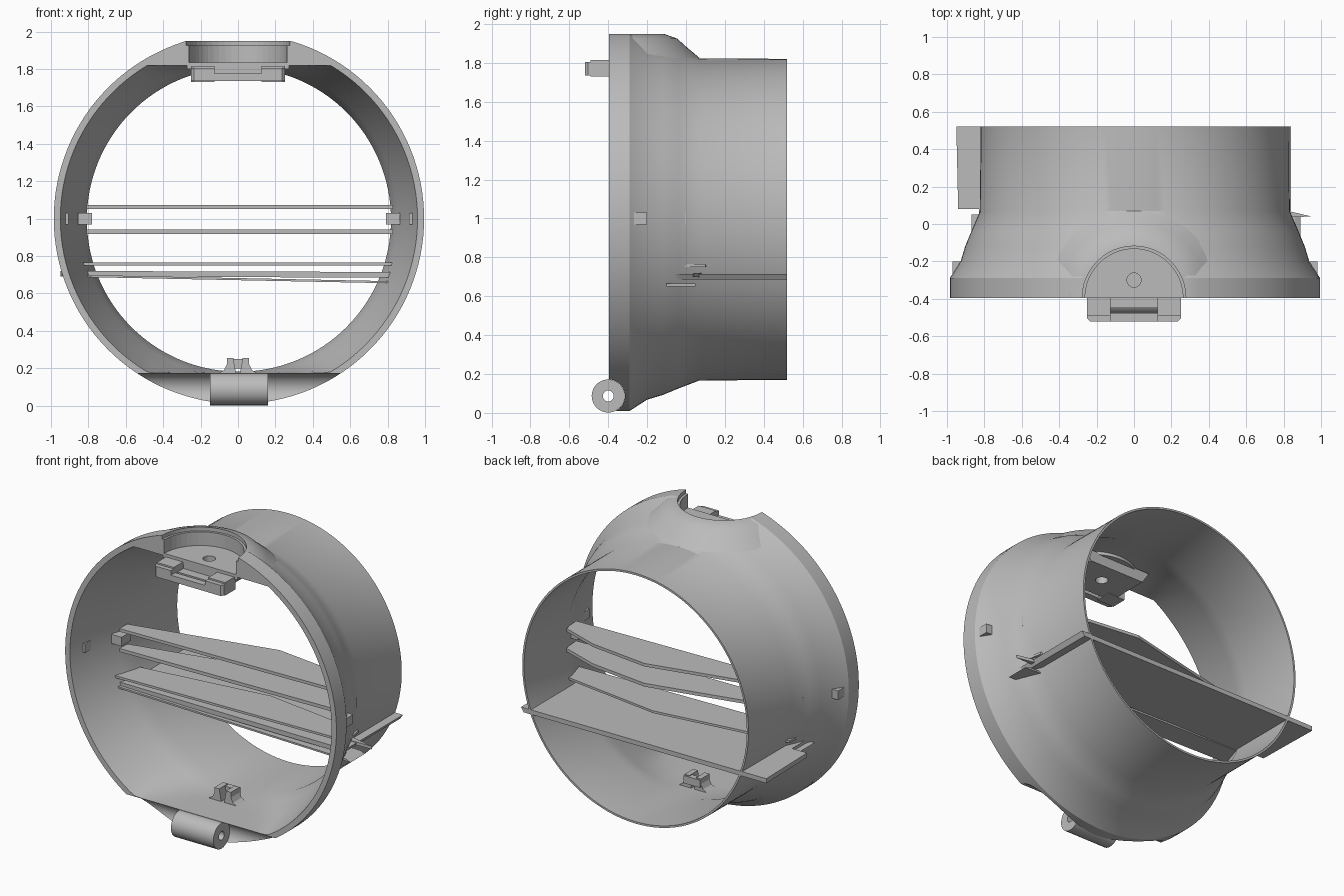
import bpy, bmesh, math
from mathutils import Vector

if "Cube" in bpy.data.objects:
    bpy.data.objects.remove(bpy.data.objects["Cube"])

grey = bpy.data.materials.new("mid grey")
grey.diffuse_color = (0.5, 0.5, 0.5, 1)
grey.use_nodes = True
grey.node_tree.nodes["Principled BSDF"].inputs["Base Color"].default_value = grey.diffuse_color
CX, CZ, N = 0.005, 1.0, 128


def finish(name, bm, smooth=True):
    bmesh.ops.recalc_face_normals(bm, faces=bm.faces[:])
    me = bpy.data.meshes.new(name)
    bm.to_mesh(me)
    bm.free()
    ob = bpy.data.objects.new(name, me)
    bpy.context.collection.objects.link(ob)
    me.materials.append(grey)
    if smooth:
        bpy.ops.object.select_all(action='DESELECT')
        ob.select_set(True)
        bpy.context.view_layer.objects.active = ob
        bpy.ops.object.shade_smooth_by_angle(angle=math.radians(25))
    return ob


def box(name, x0, x1, y0, y1, z0, z1):
    bm = bmesh.new()
    bmesh.ops.create_cube(bm, size=1)
    for v in bm.verts:
        v.co = ((x0 + x1) / 2 + v.co.x * (x1 - x0), (y0 + y1) / 2 + v.co.y * (y1 - y0),
                (z0 + z1) / 2 + v.co.z * (z1 - z0))
    return finish(name, bm, False)


def prism(name, pts, axis, a, b, smooth=False):
    """Extrude a 2D outline along axis 'x' (y,z), 'y' (x,z) or 'z' (x,y)."""
    place = {'x': lambda p, t: (t, p[0], p[1]), 'y': lambda p, t: (p[0], t, p[1]),
             'z': lambda p, t: (p[0], p[1], t)}[axis]
    bm = bmesh.new()
    lo = [bm.verts.new(place(p, a)) for p in pts]
    hi = [bm.verts.new(place(p, b)) for p in pts]
    bm.faces.new(lo)
    bm.faces.new(hi)
    for i in range(len(pts)):
        j = (i + 1) % len(pts)
        bm.faces.new((lo[i], lo[j], hi[j], hi[i]))
    return finish(name, bm, smooth)


def arc(cx, cy, r, a0=0, a1=360, n=48):
    full = abs(a1 - a0) == 360
    return [(cx + r * math.cos(math.radians(a0 + (a1 - a0) * i / n)),
             cy + r * math.sin(math.radians(a0 + (a1 - a0) * i / n))) for i in range(n if full else n + 1)]


def cut(ob, *cutters):
    for c in cutters:
        m = ob.modifiers.new("cut", 'BOOLEAN')
        m.operation, m.solver, m.object = 'DIFFERENCE', 'EXACT', c
        c.hide_render = True
        c.hide_viewport = True


# Housing: revolved shell, flattened on top and with flat inner ceiling and floor
outer = [(-.395, .99), (-.29, .99), (-.2, .932), (-.12, .908), (-.04, .875), (.07, .828), (.52, .826)]
inner = [(.52, .813), (.07, .813), (-.04, .845), (-.2, .9), (-.395, .955)]
bm = bmesh.new()
rings = []
for k, (y, r) in enumerate(outer + inner):
    lo, hi = (0, 1.95) if k < len(outer) else (.175, 1.82)
    rings.append([bm.verts.new((CX + r * math.cos(2 * math.pi * i / N), y,
                                min(hi, max(lo, CZ - .005 * (y > .05) + r * math.sin(2 * math.pi * i / N)))))
                  for i in range(N)])
for k, ra in enumerate(rings):
    rb = rings[(k + 1) % len(rings)]
    for i in range(N):
        j = (i + 1) % N
        bm.faces.new((ra[i], ra[j], rb[j], rb[i]))
housing = finish("housing", bm)

# Half-cone collar around the top pocket
bm = bmesh.new()
levels = [(.28, 1.95), (.35, 1.925), (.40, 1.88), (.465, 1.825)]
loops = [[bm.verts.new((x, y, z)) for x, y in arc(0, -.395, r, 0, 180)] for r, z in levels]
for a, b in zip(loops, loops[1:]):
    for i in range(len(a) - 1):
        bm.faces.new((a[i], a[i + 1], b[i + 1], b[i]))
bm.faces.new(loops[0])
bm.faces.new(loops[-1])
bm.faces.new([l[0] for l in loops] + [l[-1] for l in reversed(loops)])
collar = finish("top_collar", bm)

# Cutters for the pocket, its stepped rim and the hinge channel
pocket = prism("pocket_cutter", arc(0, -.395, .262), 'z', 1.79, 2.1)
rim = prism("rim_cutter", arc(0, -.395, .277), 'z', 1.925, 2.1)
channel = prism("channel_cutter", arc(-.4, .087, .086), 'x', -.8, .8)
cut(housing, pocket, rim, channel)
cut(collar, pocket, rim)

# Pocket floor with a screw hole, and the block beneath it
hole = prism("hole_cutter", arc(0, -.3, .038, n=24), 'z', 1.6, 2)
floor = prism("pocket_floor", arc(0, -.395, .272, 0, 180), 'z', 1.80, 1.835)
cut(floor, hole)
block = prism("latch_block", [(-.25, 1.81), (.25, 1.81), (.2, 1.735), (-.2, 1.735)], 'y', -.39, -.16)
cut(block, hole)

# Latch bracket: two arms, back plate and front bar
for s in (-1, 1):
    box("latch_arm", *sorted((s * .125, s * .25)), -.49, -.385, 1.73, 1.815)
    prism("latch_arm_tip", [(s * x, y) for x, y in ((.125, -.48), (.25, -.48), (.25, -.505), (.235, -.52), (.125, -.52))],
          'z', 1.735, 1.805)
box("latch_bar", -.2, .2, -.52, -.475, 1.735, 1.775)
box("latch_lip", -.14, .14, -.45, -.385, 1.735, 1.77)

# Bottom hinge barrel with a pin hole
barrel = prism("hinge_barrel", arc(-.4, .087, .085), 'x', -.15, .16, True)
pin = prism("pin_cutter", arc(-.4, .087, .028, n=24), 'x', -.3, .3)
cut(barrel, pin)

# Bottom catch: two flared feet with a cross piece
for s in (-1, 1):
    prism("catch_foot", [(s * x, z) for x, z in ((.11, .17), (.075, .19), (.06, .22), (.06, .255), (.025, .255), (.01, .17))],
          'y', -.16, -.07)
box("catch_bridge", -.06, .06, -.1, -.06, .2, .25)

# Side clips inside and the small outer tabs
for s in (-1, 1):
    box("inner_clip", *sorted((CX + s * .785, CX + s * .86)), -.1, .0, .97, 1.03)
    box("outer_tab", *sorted((CX + s * .91, CX + s * .975)), -.3, -.2, .97, 1.03)

# Thin slats crossing the opening
for name, z, t in (("upper_slat", 1.062, .02), ("middle_slat", .93, .022)):
    prism(name, [(-.81, -.08), (.83, -.04), (.82, .08), (.56, .17), (.15, .22), (-.81, .0)], 'z', z - t / 2, z + t / 2)
prism("lower_slat_top", [(-.83, -.1), (.84, -.06), (.81, .1), (.1, .2), (-.81, .08)], 'z', .75, .765)
prism("lower_slat", [(-.83, .72), (.84, .715), (.82, .685), (-.83, .69)], 'y', -.08, .52)
prism("lower_slat_sheet", [(-.87, .7), (.86, .665), (.89, .65), (.8, .655), (-.84, .688)], 'y', -.1, .05)
# Loose ends of the slats poking out through the shell
prism("left_slat_end", [(-.95, .52), (-.78, .52), (-.78, .08), (-.94, .08)], 'z', .69, .72)
prism("right_slat_end", [(.78, .08), (.95, .04), (.78, .035)], 'z', .70, .72)
